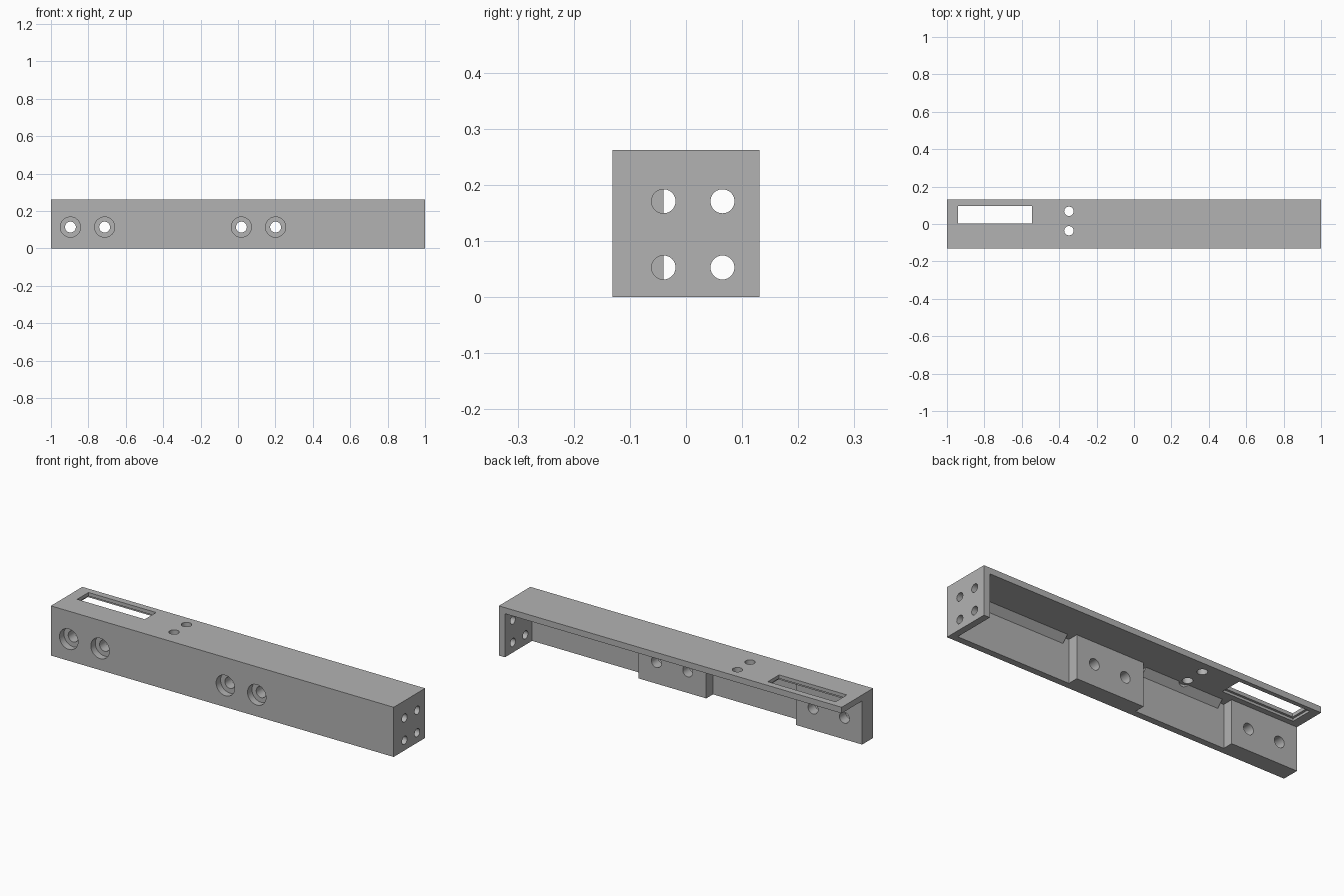
import bpy, bmesh, math
from mathutils import Vector

if "Cube" in bpy.data.objects:
    bpy.data.objects.remove(bpy.data.objects["Cube"])

grey = bpy.data.materials.new("plain grey")
grey.diffuse_color = (0.45, 0.45, 0.45, 1)
grey.use_nodes = True
grey.node_tree.nodes["Principled BSDF"].inputs["Base Color"].default_value = grey.diffuse_color


def prism(name, outline, direction):
    """Extrude a closed 3D outline along a direction."""
    bm = bmesh.new()
    face = bm.faces.new([bm.verts.new(p) for p in outline])
    ext = bmesh.ops.extrude_face_region(bm, geom=[face])
    verts = [v for v in ext["geom"] if isinstance(v, bmesh.types.BMVert)]
    bmesh.ops.translate(bm, verts=verts, vec=Vector(direction))
    bmesh.ops.recalc_face_normals(bm, faces=bm.faces)
    mesh = bpy.data.meshes.new(name)
    bm.to_mesh(mesh)
    bm.free()
    mesh.materials.append(grey)
    ob = bpy.data.objects.new(name, mesh)
    bpy.context.collection.objects.link(ob)
    return ob


def box(name, x0, x1, y0, y1, z0, z1):
    return prism(name, [(x0, y0, z0), (x1, y0, z0), (x1, y1, z0), (x0, y1, z0)],
                 (0, 0, z1 - z0))


def rod(axis, center, r, length, n=40):
    """Round cutter starting at center and running along +axis."""
    pts = []
    for i in range(n):
        a = 2 * math.pi * i / n
        p = [r * math.cos(a), r * math.sin(a)]
        p.insert(axis, 0)
        pts.append(Vector(center) + Vector(p))
    d = [0, 0, 0]
    d[axis] = length
    return prism("cutter", pts, d)


def cut(target, cutter):
    cutter.hide_render = True
    mod = target.modifiers.new("cut", 'BOOLEAN')
    mod.operation = 'DIFFERENCE'
    mod.solver = 'EXACT'
    mod.object = cutter
    bpy.context.view_layer.objects.active = target
    bpy.ops.object.modifier_apply(modifier=mod.name)
    bpy.data.objects.remove(cutter, do_unlink=True)


H, W = 0.262, 0.131              # height, half depth
CEIL, WALL, PAD = 0.23, -0.096, -0.04
END = 0.965                      # inner face of the end plate

# Solid bar hollowed from below and behind, leaving two thick pads on the wall
body = box("channel_body", -1, 1, -W, W, 0, H)
plan = [(-1.1, PAD), (-0.613, PAD), (-0.613, WALL), (-0.09, WALL), (-0.09, PAD),
        (0.306, PAD), (0.306, WALL), (END, WALL), (END, 0.3), (-1.1, 0.3)]
cut(body, prism("cutter", [(x, y, -0.1) for x, y in plan], (0, 0, CEIL + 0.1)))

# Counterbored screw holes through the pads
for x in (-0.896, -0.713, 0.018, 0.201):
    cut(body, rod(1, (x, -0.2, 0.114), 0.029, 0.3))
    cut(body, rod(1, (x, -0.2, 0.114), 0.054, 0.2 - W + 0.037))

# Four holes in the end plate
for y in (-0.04, 0.065):
    for z in (0.053, 0.171):
        cut(body, rod(0, (0.93, y, z), 0.0214, 0.2))

# Window in the top plate with a wider rebate underneath
cut(body, box("cutter", -0.94, -0.545, 0.002, 0.096, 0.2, 0.3))
cut(body, box("cutter", -0.952, -0.533, -0.010, 0.108, 0.2, CEIL + 0.013))

# Pair of round holes in the top plate
for y in (-0.036, 0.068):
    cut(body, rod(2, (-0.348, y, 0.2), 0.025, 0.1))

# Sloped strips stiffening the corner between wall and top plate
for name, x0, x1 in (("corner_strip_left", -0.578, -0.125),
                     ("corner_strip_right", 0.34, 0.93)):
    e = 0.002
    strip = prism(name, [(x0, WALL - e, CEIL + e), (x0, WALL - e, CEIL - 0.034 - e),
                         (x0, WALL + 0.032 + e, CEIL + e)], (x1 - x0, 0, 0))
    if x0 < 0:                   # clearance around the front top hole
        cut(strip, rod(2, (-0.348, -0.036, 0.1), 0.04, 0.2))

# Flat faces with smooth hole walls
for ob in list(bpy.context.collection.objects):
    bpy.ops.object.select_all(action='DESELECT')
    ob.select_set(True)
    bpy.context.view_layer.objects.active = ob
    bpy.ops.object.shade_smooth_by_angle(angle=math.radians(30))
